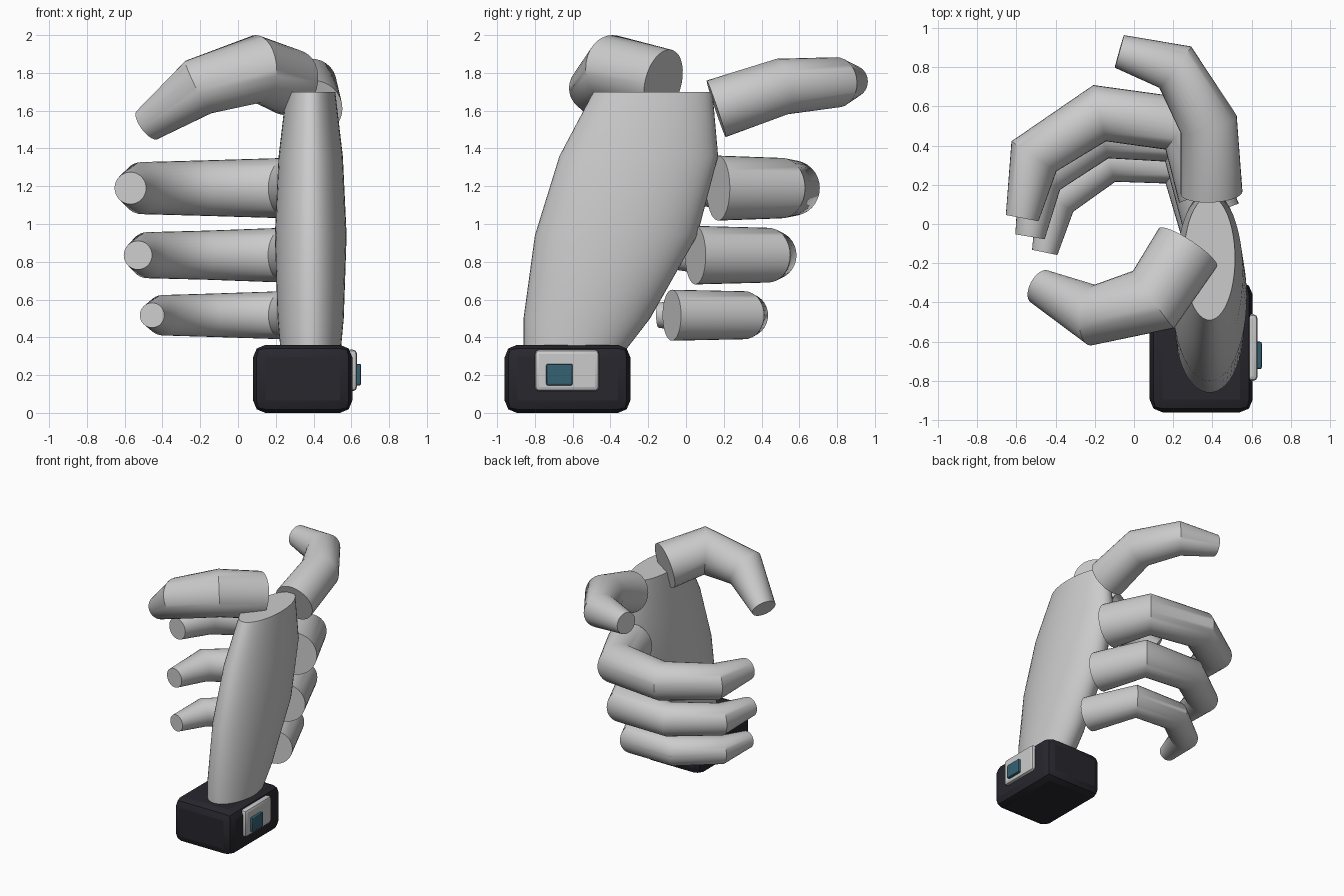
import bpy, bmesh
from math import cos, sin, pi, radians
from mathutils import Vector

if "Cube" in bpy.data.objects:
    bpy.data.objects.remove(bpy.data.objects["Cube"])


def finish(name, bm, colour=None, angle=40):
    bmesh.ops.recalc_face_normals(bm, faces=bm.faces)
    mesh = bpy.data.meshes.new(name)
    bm.to_mesh(mesh)
    bm.free()
    ob = bpy.data.objects.new(name, mesh)
    bpy.context.collection.objects.link(ob)
    if colour:
        mat = bpy.data.materials.new(name + "_colour")
        mat.diffuse_color = (*colour, 1)
        mat.use_nodes = True
        mat.node_tree.nodes["Principled BSDF"].inputs["Base Color"].default_value = mat.diffuse_color
        mesh.materials.append(mat)
    bpy.ops.object.select_all(action='DESELECT')
    ob.select_set(True)
    bpy.context.view_layer.objects.active = ob
    bpy.ops.object.shade_smooth_by_angle(angle=radians(angle))
    return ob


def loft(name, rings):
    """Skin a list of equal-length point rings and cap both ends."""
    bm = bmesh.new()
    vs = [[bm.verts.new(p) for p in r] for r in rings]
    n = len(vs[0])
    for a, b in zip(vs, vs[1:]):
        for i in range(n):
            j = (i + 1) % n
            bm.faces.new((a[i], a[j], b[j], b[i]))
    bm.faces.new(vs[0])
    bm.faces.new(vs[-1])
    return finish(name, bm)


def digit(name, path, radii, sides=32):
    """Jointed tapering tube: one round ring per joint, on the bisecting plane."""
    pts = [Vector(p) for p in path]
    dirs = [(b - a).normalized() for a, b in zip(pts, pts[1:])]
    rings = []
    for k, (p, r) in enumerate(zip(pts, radii)):
        t = (dirs[max(k - 1, 0)] + dirs[min(k, len(dirs) - 1)]).normalized()
        u = t.cross(Vector((0, 0, 1))).normalized()
        v = u.cross(t)
        rings.append([p + r * (u * cos(2 * pi * i / sides) + v * sin(2 * pi * i / sides))
                      for i in range(sides)])
    return loft(name, rings)


def box(name, lo, hi, bevel, colour=None):
    lo, hi = Vector(lo), Vector(hi)
    bm = bmesh.new()
    bmesh.ops.create_cube(bm, size=1)
    for v in bm.verts:
        v.co = (lo + hi) / 2 + v.co * (hi - lo)
    bmesh.ops.bevel(bm, geom=bm.edges[:], offset=bevel, segments=2, profile=0.5,
                    affect='EDGES')
    return finish(name, bm, colour, 20)


# palm: elliptical sections (z, y front, y back, half width)
sections = [(0.28, -0.86, -0.36, 0.155), (0.50, -0.86, -0.19, 0.175),
            (0.94, -0.80, 0.06, 0.19), (1.36, -0.67, 0.17, 0.17),
            (1.70, -0.49, 0.14, 0.13)]
loft("palm", [[(0.385 + w * cos(2 * pi * i / 48),
                (f + b) / 2 + (b - f) / 2 * sin(2 * pi * i / 48), z)
               for i in range(48)] for z, f, b, w in sections])

# three curled fingers, each level: height, (x, y) joints, radii
curled = {
    "middle_finger": (1.19, [(0.39, 0.17), (0.26, 0.505), (-0.175, 0.565), (-0.51, 0.345), (-0.57, 0.03)],
                      [0.172, 0.16, 0.147, 0.138, 0.085]),
    "ring_finger": (0.835, [(0.39, 0.05), (0.245, 0.435), (-0.165, 0.46), (-0.48, 0.24), (-0.53, -0.065)],
                    [0.155, 0.145, 0.13, 0.122, 0.076]),
    "little_finger": (0.517, [(0.385, -0.075), (0.235, 0.31), (-0.13, 0.325), (-0.40, 0.12), (-0.455, -0.145)],
                      [0.135, 0.127, 0.115, 0.107, 0.066]),
}
for name, (z, path, radii) in curled.items():
    digit(name, [(x, y, z) for x, y in path], radii)

# raised index finger and thumb
digit("index_finger", [(0.395, 0.16, 1.61), (0.38, 0.51, 1.728), (0.21, 0.80, 1.75), (-0.075, 0.88, 1.755)],
      [0.158, 0.15, 0.133, 0.086])
digit("thumb", [(0.275, -0.12, 1.75), (0.10, -0.385, 1.82), (-0.21, -0.465, 1.725), (-0.48, -0.32, 1.525)],
      [0.178, 0.18, 0.155, 0.093])

# wrist cuff with side plate and button
box("wrist_cuff", (0.08, -0.96, 0.01 - 0.01), (0.605, -0.295, 0.36), 0.065, (0.02, 0.02, 0.027))
box("cuff_plate", (0.57, -0.80, 0.115), (0.63, -0.46, 0.335), 0.022)
box("cuff_button", (0.60, -0.74, 0.145), (0.652, -0.60, 0.26), 0.01, (0.035, 0.12, 0.17))
